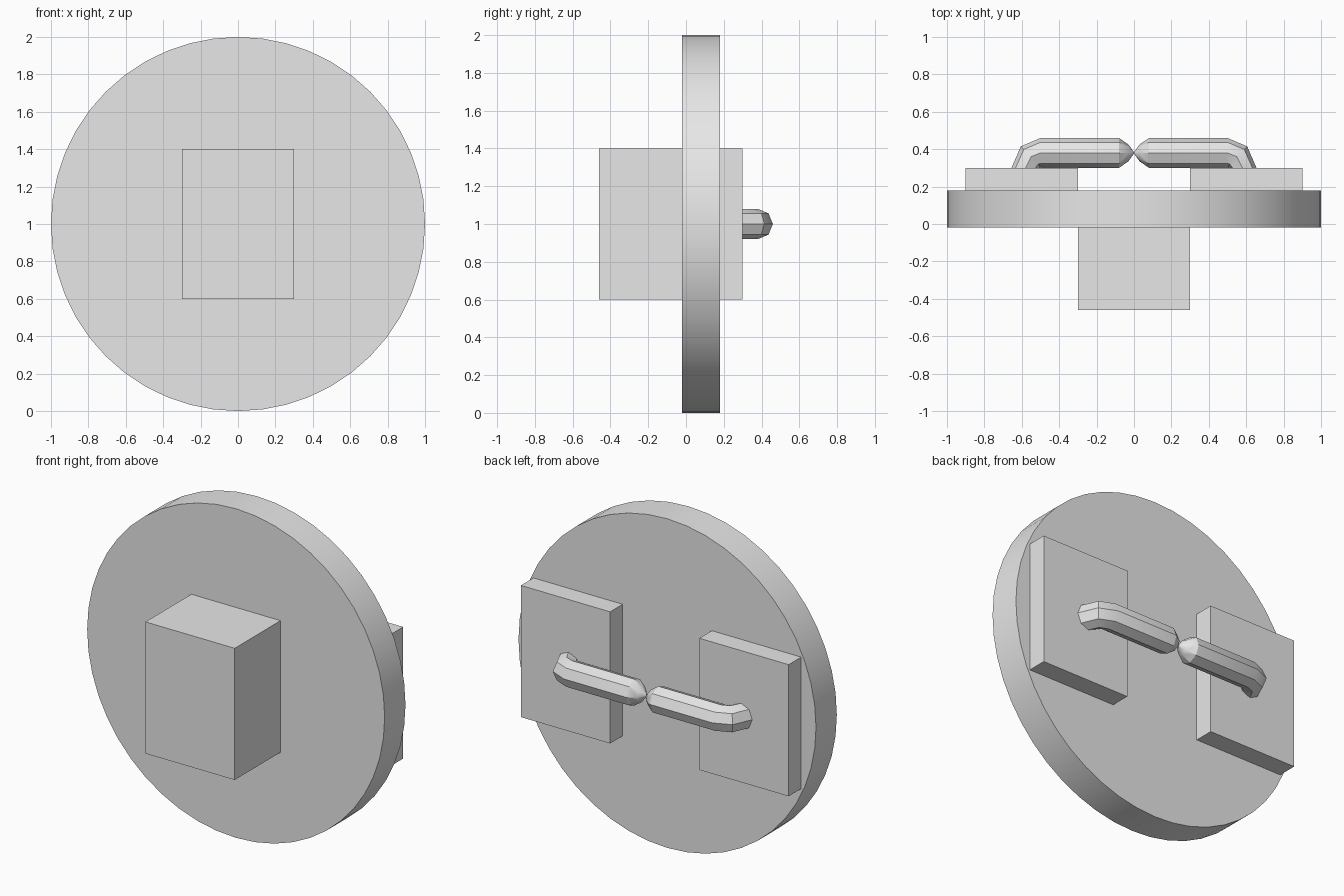
import bpy, bmesh, math
from mathutils import Vector

cube = bpy.data.objects.get("Cube")
if cube:
    bpy.data.objects.remove(cube, do_unlink=True)

grey = bpy.data.materials.new("light grey")
grey.use_nodes = True
colour = (0.8, 0.8, 0.8, 1)
grey.diffuse_color = colour
grey.node_tree.nodes["Principled BSDF"].inputs["Base Color"].default_value = colour


def finish(obj, name):
    obj.name = name
    obj.data.materials.append(grey)
    bpy.ops.object.select_all(action='DESELECT')
    obj.select_set(True)
    bpy.context.view_layer.objects.active = obj
    bpy.ops.object.shade_smooth_by_angle(angle=math.radians(30))


def box(name, low, high):
    low, high = Vector(low), Vector(high)
    bpy.ops.mesh.primitive_cube_add(size=1, location=(low + high) / 2)
    obj = bpy.context.object
    obj.scale = high - low
    bpy.ops.object.transform_apply(location=False, rotation=False, scale=True)
    finish(obj, name)


def handle(name, side):
    # Each section: centre x, centre y, outward x, outward y, half height
    sections = [(0, 0.38, 0, 0.004, 0.004), (0.03, 0.38, 0, 0.045, 0.045),
                (0.08, 0.38, 0, 0.08, 0.08), (0.5, 0.38, 0, 0.08, 0.08),
                (0.55, 0.36, 0.055, 0.055, 0.08), (0.58, 0.3, 0.075, 0, 0.08)]
    bm = bmesh.new()
    rings = []
    for cx, cy, ux, uy, h in sections:
        ring = []
        for i in range(8):
            a = math.tau * i / 8
            c, s = math.cos(a), math.sin(a)
            ring.append(bm.verts.new((side * (cx + ux * c), cy + uy * c, 1 + h * s)))
        rings.append(ring)
    for a, b in zip(rings, rings[1:]):
        for i in range(8):
            j = (i + 1) % 8
            bm.faces.new((a[i], a[j], b[j], b[i]))
    bm.faces.new(rings[0])
    bm.faces.new(rings[-1])
    bmesh.ops.recalc_face_normals(bm, faces=bm.faces)
    mesh = bpy.data.meshes.new(name)
    bm.to_mesh(mesh)
    bm.free()
    obj = bpy.data.objects.new(name, mesh)
    bpy.context.collection.objects.link(obj)
    finish(obj, name)


# Upright round disc
bpy.ops.mesh.primitive_cylinder_add(vertices=48, radius=1, depth=0.2,
                                    location=(0, 0.08, 1), rotation=(math.pi / 2, 0, 0))
bpy.ops.object.transform_apply(location=False, rotation=True, scale=False)
finish(bpy.context.object, "disc")

# Block on the front
box("front_block", (-0.3, -0.46, 0.6), (0.3, -0.02, 1.4))

# Mounting plates and bent handles on the back
for side, label in ((1, "left"), (-1, "right")):
    x0, x1 = sorted((side * 0.3, side * 0.9))
    box(label + "_back_plate", (x0, 0.18, 0.6), (x1, 0.3, 1.4))
    handle(label + "_handle", side)
